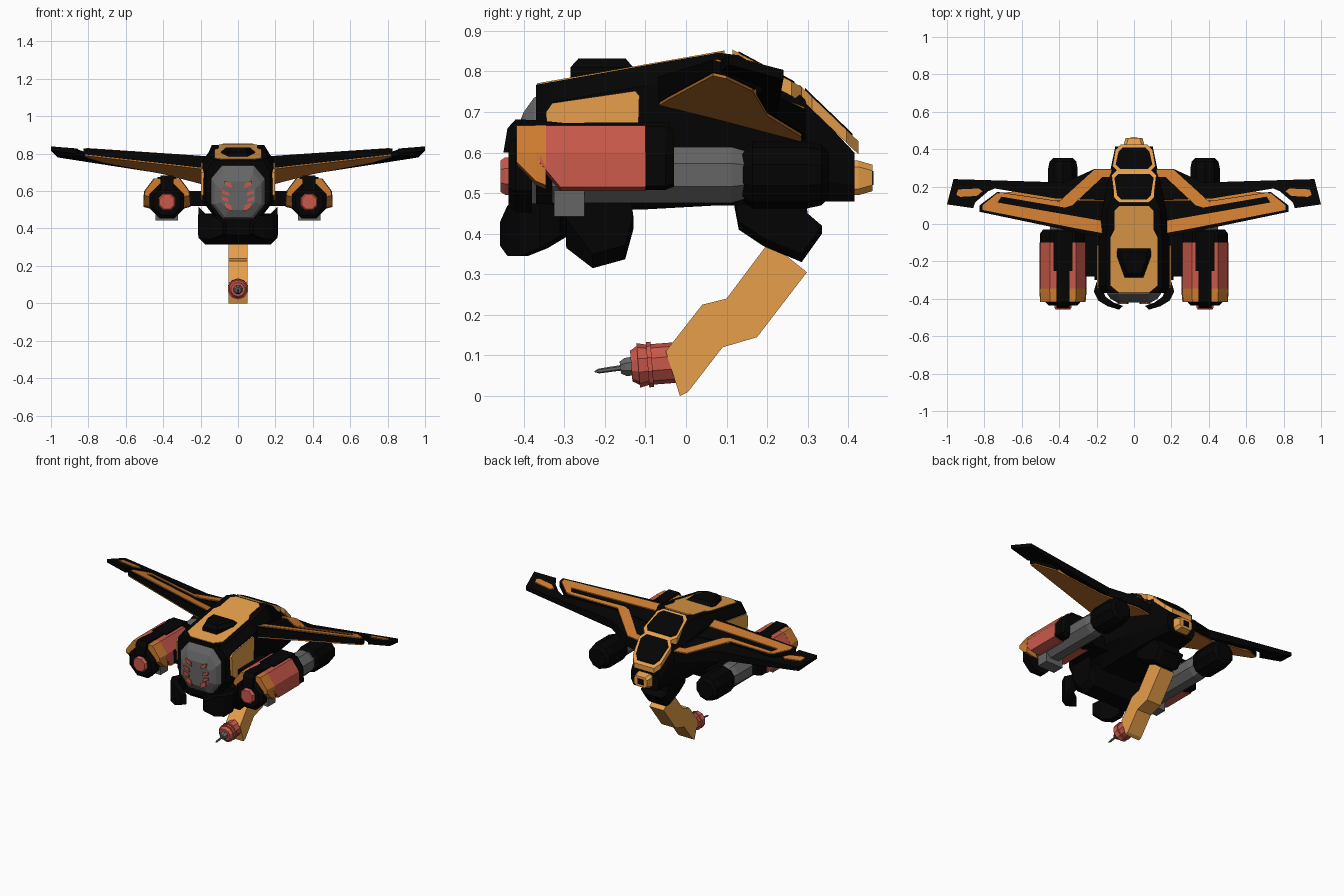
import bpy, bmesh, math
from mathutils import Vector

if "Cube" in bpy.data.objects:
    bpy.data.objects.remove(bpy.data.objects["Cube"])


def colour(name, r, g, b):
    m = bpy.data.materials.new(name)
    m.diffuse_color = (r, g, b, 1)
    m.use_nodes = True
    m.node_tree.nodes["Principled BSDF"].inputs["Base Color"].default_value = m.diffuse_color
    return m


BLACK = colour("black", .0012, .0012, .0012)
AMBER = colour("light orange", .80, .345, .068)
ORANGE = colour("deep orange", .62, .20, .03)
RED = colour("red", .58, .098, .07)
GREY = colour("grey", .13, .13, .13)


def loft(name, rings, mat, mirror=False):
    """Skin a list of equal-length point rings and cap both ends."""
    bm = bmesh.new()
    vs = [[bm.verts.new(p) for p in r] for r in rings]
    n = len(rings[0])
    for a, b in zip(vs, vs[1:]):
        for i in range(n):
            bm.faces.new((a[i], a[(i + 1) % n], b[(i + 1) % n], b[i]))
    bm.faces.new(vs[0][::-1])
    bm.faces.new(vs[-1])
    bmesh.ops.recalc_face_normals(bm, faces=bm.faces)
    me = bpy.data.meshes.new(name)
    bm.to_mesh(me)
    bm.free()
    me.materials.append(mat)
    ob = bpy.data.objects.new(name, me)
    bpy.context.collection.objects.link(ob)
    if mirror:
        ob.modifiers.new("mirror", 'MIRROR')
    return ob


def side_prism(name, pts, x0, x1, mat, mirror=False):
    """Extrude a (y, z) profile along x."""
    return loft(name, [[(x, y, z) for y, z in pts] for x in (x0, x1)], mat, mirror)


def box(name, x, y, z, mat, mirror=False):
    return side_prism(name, [(y[0], z[0]), (y[1], z[0]), (y[1], z[1]), (y[0], z[1])],
                      x[0], x[1], mat, mirror)


def plate(name, pts, low, high, mat, mirror=False):
    """Extrude an (x, y) outline between two height functions."""
    return loft(name, [[(x, y, f(x, y)) for x, y in pts] for f in (low, high)], mat, mirror)


def turned(name, start, end, stations, sides, mat, mirror=False):
    """Lathe of (fraction, radius) stations between two points."""
    a, b = Vector(start), Vector(end)
    d = (b - a).normalized()
    u = d.cross(Vector((0, 0, 1))).normalized()
    w = u.cross(d)
    angs = [math.tau * (i + .5) / sides for i in range(sides)]
    return loft(name, [[a + (b - a) * t + r * (math.cos(g) * u + math.sin(g) * w) for g in angs]
                       for t, r in stations], mat, mirror)


def section(y, w, wt, wb, zb, zt, cb, ct):
    half = [(wb, zb), (w, zb + cb), (w, zt - ct), (wt, zt)]
    return [(x, y, z) for x, z in half] + [(-x, y, z) for x, z in half[::-1]]


# Fuselage
loft("fuselage", [section(*s) for s in (
    (-.37, .17, .13, .11, .46, .767, .09, .06), (-.33, .19, .15, .12, .455, .774, .09, .05),
    (-.10, .19, .15, .12, .46, .815, .09, .05), (.08, .17, .14, .11, .47, .846, .08, .07),
    (.13, .16, .12, .11, .47, .84, .08, .08), (.27, .13, .10, .10, .48, .755, .06, .06),
    (.415, .10, .09, .08, .48, .60, .04, .04))], BLACK)

# Roof panel with raised hatch
roof = lambda off: (lambda x, y: .832 + .175 * y + off)
plate("roof_panel", [(-.08, -.367), (.08, -.367), (.125, -.33), (.125, -.07), (.105, -.03), (.105, .07),
                     (.08, .095), (-.08, .095), (-.105, .07), (-.105, -.03), (-.125, -.07), (-.125, -.33)],
      roof(-.02), roof(.003), AMBER)
loft("roof_hatch", [[(x * s, -.205 + y * s, z) for x, y in (
    (-.05, -.08), (.05, -.08), (.09, .03), (.09, .075), (-.09, .075), (-.09, .03))]
    for s, z in ((1, .77), (1, .81), (.75, .832))], BLACK)

# Rear canopy frames with dark inlays
rear1 = lambda off: (lambda x, y: .845 - .54 * (y - .12) + off)
rear2 = lambda off: (lambda x, y: .755 - .96 * (y - .28) + off)


def shield(y0, y1, w0, w1, c):
    h = [(w0 - c, y0), (w0, y0 + c), (w1, y1 - c), (w1 - c, y1)]
    return h + [(-x, y) for x, y in h[::-1]]


plate("middle_frame", shield(.115, .285, .105, .12, .025), rear1(-.03), rear1(.006), AMBER)
plate("middle_inlay", shield(.13, .268, .09, .105, .022), rear1(0), rear1(.010), BLACK)
plate("rear_frame", shield(.28, .425, .115, .10, .03), rear2(-.02), rear2(.012), AMBER)
plate("rear_inlay", shield(.293, .41, .098, .083, .025), rear2(0), rear2(.017), BLACK)
loft("tail_block", [section(y, w, w - .015, w - .015, .5 - e, .575 + e, .015, .015)
                    for y, w, e in ((.38, .055, .005), (.425, .055, .005), (.46, .045, -.005))], AMBER)
box("tail_port", (-.02, .02), (.45, .462), (.52, .555), BLACK)

# Side panels
side_prism("side_panel", [(-.34, .58), (-.345, .70), (-.33, .722), (-.125, .752), (-.115, .74),
                          (-.12, .56), (-.30, .55)], .17, .197, AMBER, True)

# Faceted face with red marks
loft("face", [section(*s) for s in (
    (-.34, .145, .09, .08, .45, .75, .08, .07), (-.375, .143, .085, .08, .45, .735, .08, .07),
    (-.40, .125, .08, .07, .46, .70, .07, .06), (-.42, .09, .06, .05, .50, .65, .04, .04))], GREY)
for i, (x, z, h) in enumerate(((.052, .635, .02), (.066, .59, .016), (.068, .555, .016), (.05, .515, .026))):
    loft(f"face_mark_{i}", [[(x - .02, y, z - h), (x + .018, y, z - h * .2), (x + .02, y, z + h),
                             (x - .015, y, z + h * .3)] for y in (-.405, -.427)], RED, True)

# Wings: front blade, rear blade, underside and stripes
top = lambda off: (lambda x, y: .75 + .09 * (x - .2) / .8 - .23 * (y - .1) + off)
under = lambda off: (lambda x, y: top(0)(x, y) - .062 + .04 * (x - .2) / .8 + off)
plate("front_wing_blade", [(.12, -.08), (.30, -.045), (.825, .065), (.825, .10), (.73, .172), (.42, .125),
                           (.12, .125)], under(0), top(0), BLACK, True)
plate("rear_wing_blade", [(.08, .125), (.42, .137), (.745, .19), (.78, .175), (.85, .115), (.86, .085), (1, .105),
                          (.965, .24), (.37, .222), (.21, .295), (.08, .295)], under(0), top(0), BLACK, True)
plate("wing_underside", [(.12, -.078), (.30, -.043), (.82, .067), (.82, .10), (.72, .165), (.40, .20), (.2, .285),
                         (.12, .285)], under(-.007), under(.012), ORANGE, True)
plate("leading_stripe", [(.16, -.05), (.30, -.025), (.81, .075), (.81, .10), (.73, .165), (.70, .16), (.73, .115),
                         (.16, .015)], top(-.003), top(.006), ORANGE, True)
plate("middle_stripe", [(.72, .168), (.40, .12), (.33, .10), (.37, .088), (.72, .148)],
      top(-.003), top(.005), ORANGE, True)
plate("root_stripe", [(.21, .292), (.12, .292), (.12, .25), (.17, .25), (.33, .10), (.40, .12)],
      top(-.003), top(.006), ORANGE, True)
plate("tip_patch", [(.81, .175), (.84, .15), (.93, .145), (.95, .155), (.94, .185), (.83, .19)],
      top(-.003), top(.006), ORANGE, True)

# Nacelles
X = .38


def shell(y, s=1, dz=0, low=0):
    return [(X + x * s, y, .585 + (z - .585) * s + dz) for x, z in (
        (-.07, .667), (.07, .667), (.12, .60), (.125, .515 + low), (.085, .505 + low),
        (-.085, .505 + low), (-.125, .515 + low), (-.12, .60))]


turned("nacelle_core", (X, -.33, .545), (X, .16, .545), [(0, .075), (.9, .075), (1, .06)], 8, GREY, True)
loft("nacelle_shell", [shell(-.36, low=.06), shell(-.31), shell(-.10)], RED, True)
loft("nacelle_collar", [shell(-.11, .97), shell(-.05, .97), shell(-.03, .85)], BLACK, True)
loft("nacelle_front_ring", [shell(-.345, 1.01, low=.005), shell(-.37, 1.005, low=.015),
                            shell(-.418, .97, .002, .06)], ORANGE, True)
turned("intake_ring", (X, -.38, .545), (X, -.437, .545), [(0, .10), (.7, .10), (1, .08)], 8, BLACK, True)
turned("intake_core", (X, -.40, .542), (X, -.457, .542), [(0, .05), (.8, .05), (1, .042)], 8, RED, True)
side_prism("nacelle_spine", [(-.45, .60), (-.44, .66), (-.42, .682), (-.37, .68), (-.30, .673), (-.24, .673),
                             (-.24, .6)], X - .035, X + .035, BLACK, True)
box("nacelle_top_strip", (X - .05, X + .05), (-.25, -.04), (.60, .674), BLACK, True)
box("nacelle_keel", (X - .06, X + .06), (-.325, -.25), (.443, .52), GREY, True)
turned("rear_pod", (X, .13, .545), (X, .352, .545),
       [(0, .055), (.15, .083), (.75, .083), (.92, .075), (1, .055)], 10, BLACK, True)
box("nacelle_strut", (.14, .29), (-.28, -.04), (.52, .60), BLACK, True)

# Underside: front leg block, curved pincers, abdomen joint
loft("leg_block", [[(x, y, z + e) for y, z in ((-.30, .48), (-.295, .365 + e), (-.23, .315), (-.15, .337),
                                               (-.13, .41), (-.14, .48))]
                   for x, e in ((-.21, .035), (-.175, 0), (.175, 0), (.21, .035))], BLACK)
arc = [(.20, -.31, .395, .47), (.215, -.36, .365, .475), (.19, -.41, .345, .475),
       (.14, -.44, .345, .47), (.08, -.458, .37, .43)]
loft("pincer", [[(x, y, a), (x, y, b), (x * .85 - .01, y + .02, b), (x * .85 - .01, y + .02, a)]
                for x, y, a, b in arc], BLACK, True)
loft("abdomen_joint", [[(x, y, z + e) for y, z in ((.115, .49), (.13, .41), (.19, .37), (.285, .33), (.335, .40),
                                                   (.30, .43), (.29, .49))]
                       for x, e in ((-.085, .02), (-.06, 0), (.06, 0), (.085, .02))], BLACK)

# Bent abdomen and stinger
side_prism("abdomen", [(.205, .38), (.298, .305), (.175, .145), (.09, .12), (.005, .01), (-.015, 0), (-.05, .11),
                       (.04, .225), (.10, .24)], -.05, .05, AMBER)
turned("stinger_housing", (0, -.02, .083), (0, -.135, .074),
       [(0, .05), (.55, .05), (.55, .056), (.65, .056), (.65, .05), (.85, .055), (.85, .048), (1, .038)], 10, RED)
turned("stinger_neck", (0, -.12, .075), (0, -.162, .07), [(0, .026), (.7, .024), (1, .016)], 8, GREY)
turned("stinger_needle", (0, -.15, .071), (0, -.226, .06), [(0, .007), (.85, .006), (1, .001)], 6, GREY)
